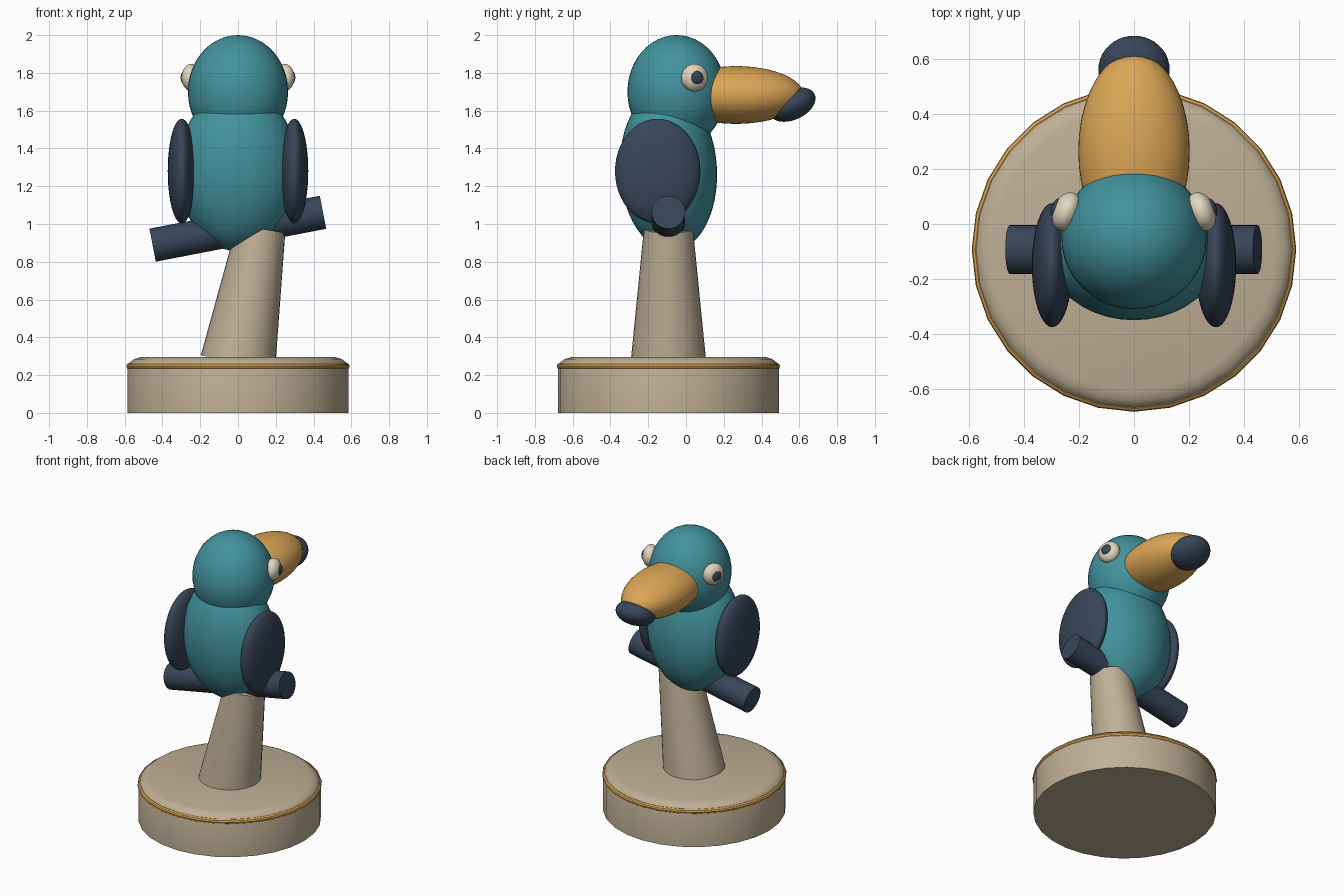
import bpy, bmesh, math
from mathutils import Vector, Matrix

cube = bpy.data.objects.get("Cube")
if cube:
    bpy.data.objects.remove(cube, do_unlink=True)


def material(name, rgb):
    mat = bpy.data.materials.new(name)
    mat.use_nodes = True
    mat.diffuse_color = (*rgb, 1)
    node = next(n for n in mat.node_tree.nodes if n.type == 'BSDF_PRINCIPLED')
    node.inputs["Base Color"].default_value = (*rgb, 1)
    return mat


TEAL = material("teal", (0.055, 0.29, 0.34))
NAVY = material("navy", (0.04, 0.06, 0.1))
ORANGE = material("orange", (0.72, 0.38, 0.09))
TAN = material("tan", (0.52, 0.43, 0.3))
CREAM = material("cream", (0.76, 0.68, 0.52))
MID_Y = -0.093


def finish(obj, name, mat):
    obj.name = obj.data.name = name
    obj.data.materials.append(mat)
    bpy.ops.object.shade_smooth_by_angle(angle=math.radians(35))
    return obj


def ellipsoid(name, mat, center, radii, rotation=(0, 0, 0)):
    bpy.ops.mesh.primitive_uv_sphere_add(segments=40, ring_count=24, radius=1,
                                         location=center, rotation=rotation)
    obj = bpy.context.object
    obj.scale = radii
    bpy.ops.object.transform_apply(location=False, rotation=False, scale=True)
    return finish(obj, name, mat)


def rod(name, mat, start, end, r_start, r_end, sides=32):
    a, b = Vector(start), Vector(end)
    bpy.ops.mesh.primitive_cone_add(vertices=sides, radius1=r_start, radius2=r_end,
                                    depth=(b - a).length, location=(a + b) / 2)
    obj = bpy.context.object
    obj.rotation_euler = (b - a).to_track_quat('Z', 'Y').to_euler()
    return finish(obj, name, mat)


def lathe(name, mat, profile, sides):
    # Stacked rings closed by flat caps
    bm = bmesh.new()
    rings = [[bm.verts.new((r * math.sin(math.tau * i / sides),
                            -r * math.cos(math.tau * i / sides), z))
              for i in range(sides)] for r, z in profile]
    for low, high in zip(rings, rings[1:]):
        for i in range(sides):
            j = (i + 1) % sides
            bm.faces.new((low[i], low[j], high[j], high[i]))
    bm.faces.new(rings[0][::-1])
    bm.faces.new(rings[-1])
    mesh = bpy.data.meshes.new(name)
    bm.to_mesh(mesh)
    bm.free()
    obj = bpy.data.objects.new(name, mesh)
    bpy.context.collection.objects.link(obj)
    obj.location.y = MID_Y
    bpy.ops.object.select_all(action='DESELECT')
    bpy.context.view_layer.objects.active = obj
    obj.select_set(True)
    return finish(obj, name, mat)


# Round base with softened rim, and its trim ring
lathe("base", TAN, [(0.585, 0), (0.585, 0.235), (0.575, 0.265), (0.55, 0.285), (0.515, 0.295)], 28)
bpy.ops.mesh.primitive_torus_add(major_segments=28, minor_segments=10, major_radius=0.573,
                                 minor_radius=0.018, location=(0, MID_Y, 0.247),
                                 rotation=(0, 0, math.pi / 2))
finish(bpy.context.object, "trim_ring", ORANGE)

# Leaning post and crossing perch
rod("post", TAN, (0, MID_Y, 0.27), (0.122, MID_Y, 0.975), 0.2, 0.13)
rod("perch", NAVY, (-0.452, MID_Y, 0.888), (0.45, MID_Y, 1.062), 0.089, 0.089)

# Body and head
ellipsoid("body", TEAL, (0, MID_Y, 1.285), (0.32, 0.257, 0.43), (math.radians(3), 0, 0))
ellipsoid("head", TEAL, (0, -0.05, 1.7), (0.265, 0.26, 0.3))

# Beak and drooping tip
ellipsoid("beak", ORANGE, (0, 0.265, 1.683), (0.203, 0.358, 0.153))
ellipsoid("beak_tip", NAVY, (0, 0.563, 1.632), (0.13, 0.13, 0.08), (math.radians(25), 0, 0))

# Paired wings and eyes
for side, label in ((1, "left"), (-1, "right")):
    ellipsoid(label + "_wing", NAVY, (side * 0.298, -0.15, 1.28), (0.074, 0.226, 0.277))
    turn = side * math.radians(21)
    outward = Matrix.Rotation(turn, 3, 'Z') @ Vector((side, 0, 0))
    eye = Vector((side * 0.245, 0.045, 1.775))
    ellipsoid(label + "_eye", CREAM, eye, (0.05, 0.073, 0.073), (0, 0, turn))
    ellipsoid(label + "_pupil", NAVY, eye + outward * 0.042, (0.016, 0.035, 0.035), (0, 0, turn))
